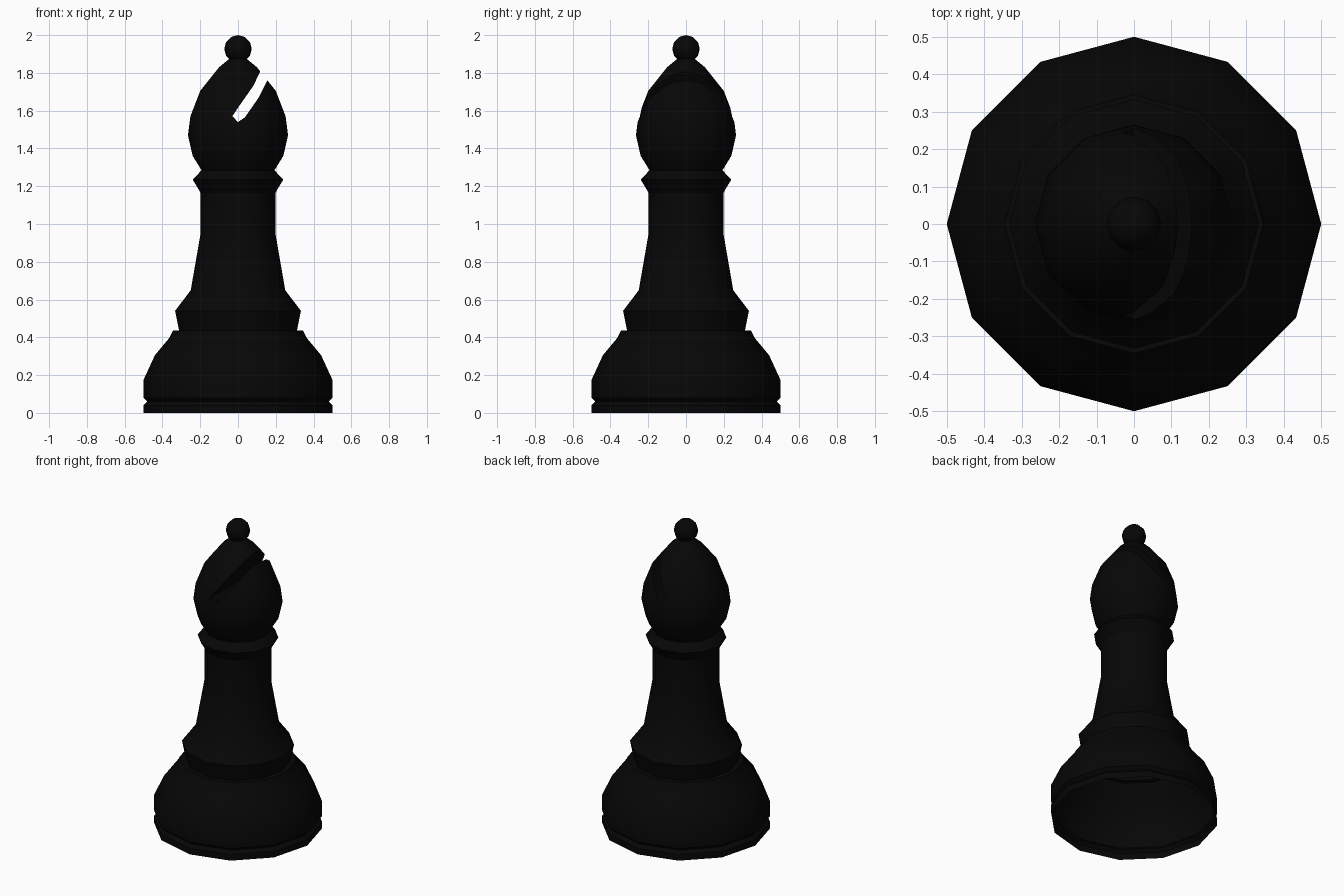
import bpy
import bmesh
from math import cos, sin, pi, radians

cube = bpy.data.objects.get("Cube")
if cube:
    bpy.data.objects.remove(cube, do_unlink=True)

SIDES = 12

black = bpy.data.materials.new("black")
black.use_nodes = True
colour = (0.002, 0.002, 0.002, 1)
black.diffuse_color = colour
black.node_tree.nodes["Principled BSDF"].inputs["Base Color"].default_value = colour


def finish(name, bm):
    mesh = bpy.data.meshes.new(name)
    bm.to_mesh(mesh)
    bm.free()
    mesh.materials.append(black)
    obj = bpy.data.objects.new(name, mesh)
    bpy.context.collection.objects.link(obj)
    return obj


def activate(obj):
    bpy.ops.object.select_all(action='DESELECT')
    obj.select_set(True)
    bpy.context.view_layer.objects.active = obj


def smooth(obj):
    activate(obj)
    bpy.ops.object.shade_smooth_by_angle(angle=radians(40))


def turned(name, profile, closed=False):
    """Shell turned around z from (radius, height) points, capped if closed."""
    bm = bmesh.new()
    rings = [[bm.verts.new((r * cos(2 * pi * i / SIDES), r * sin(2 * pi * i / SIDES), z))
              for i in range(SIDES)] for r, z in profile]
    for low, high in zip(rings, rings[1:]):
        for i in range(SIDES):
            j = (i + 1) % SIDES
            bm.faces.new((low[i], low[j], high[j], high[i]))
    if closed:
        bm.faces.new(rings[0][::-1])
        bm.faces.new(rings[-1])
    return finish(name, bm)


# Hollow base, open underneath, with a groove near the floor and a ledge on top
base = turned("base", [(.5, 0), (.5, .04), (.48, .06), (.5, .08), (.5, .175),
                       (.44, .305), (.365, .395), (.345, .435), (.312, .435)])

# Lower flare, stem and collar, hollow like the base
stem = turned("stem", [(.312, .435), (.333, .54), (.25, .65), (.198, .95), (.198, 1.165)])
collar = turned("collar", [(.198, 1.165), (.24, 1.235), (.195, 1.282), (.185, 1.282)])

# Pointed head
head = turned("head", [(.19, 1.28), (.24, 1.36), (.265, 1.47), (.252, 1.57),
                       (.2, 1.705), (.1, 1.83), (.045, 1.875)], closed=True)

# Slanted slot cut through the head from front to back
slot = [(-.03, 1.57), (0, 1.54), (.037, 1.565), (.11, 1.67), (.16, 1.77),
        (.26, 1.95), (.2, 1.97), (.117, 1.805), (.08, 1.73), (.003, 1.62)]
bm = bmesh.new()
outline = bm.faces.new([bm.verts.new((x, -.4, z)) for x, z in slot])
extruded = bmesh.ops.extrude_face_region(bm, geom=[outline], use_keep_orig=True)
bmesh.ops.translate(bm, vec=(0, .8, 0),
                    verts=[v for v in extruded["geom"] if isinstance(v, bmesh.types.BMVert)])
bmesh.ops.recalc_face_normals(bm, faces=bm.faces)
cutter = finish("slot_cutter", bm)
cutter.hide_render = True
cut = head.modifiers.new("slot", 'BOOLEAN')
cut.operation = 'DIFFERENCE'
cut.solver = 'EXACT'
cut.object = cutter
activate(head)
bpy.ops.object.modifier_apply(modifier=cut.name)
bpy.data.objects.remove(cutter, do_unlink=True)

# Ball on top
bm = bmesh.new()
bmesh.ops.create_uvsphere(bm, u_segments=SIDES, v_segments=6, radius=.073)
bmesh.ops.translate(bm, vec=(0, 0, 1.927), verts=bm.verts)
ball = finish("top_ball", bm)

for part in (base, stem, collar, head, ball):
    smooth(part)
